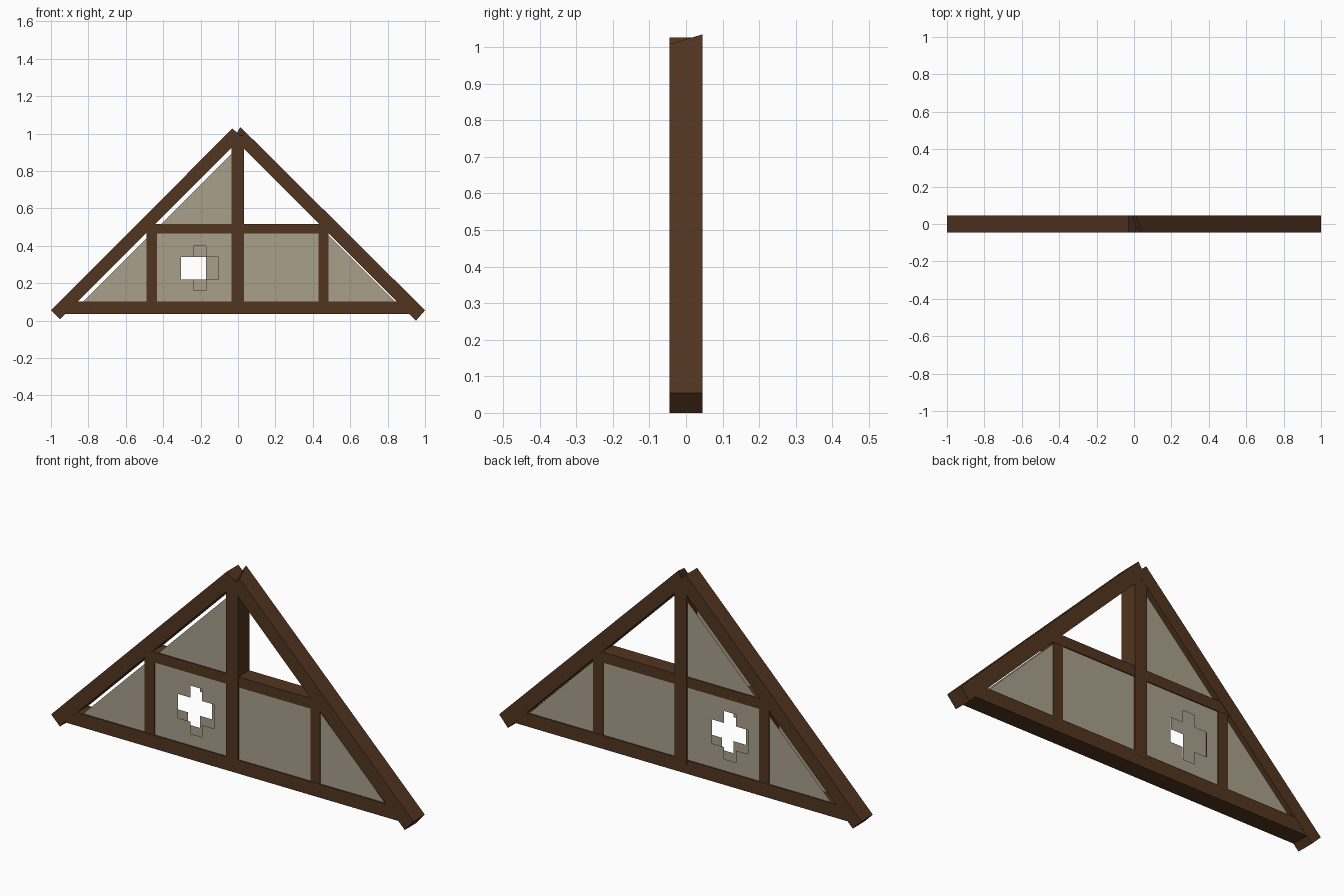
import bpy, bmesh

if "Cube" in bpy.data.objects:
    bpy.data.objects.remove(bpy.data.objects["Cube"])

def material(name, rgb):
    m = bpy.data.materials.new(name)
    m.diffuse_color = (*rgb, 1)
    m.use_nodes = True
    m.node_tree.nodes["Principled BSDF"].inputs["Base Color"].default_value = m.diffuse_color
    return m

WOOD = material("dark_wood", (0.085, 0.035, 0.014))
PLASTER = material("plaster", (0.40, 0.35, 0.26))

def finish(name, bm, mat):
    me = bpy.data.meshes.new(name)
    bm.to_mesh(me)
    bm.free()
    me.materials.append(mat)
    ob = bpy.data.objects.new(name, me)
    bpy.context.collection.objects.link(ob)
    return ob

def beam(name, front, depth, back=None):
    """Solid between a front x-z outline and a back one (same outline by default)."""
    bm = bmesh.new()
    f = [bm.verts.new((x, -depth, z)) for x, z in front]
    b = [bm.verts.new((x, depth, z)) for x, z in (back or front)]
    bm.faces.new(f)
    bm.faces.new(b[::-1])
    for i in range(len(f)):
        j = (i + 1) % len(f)
        bm.faces.new((f[i], b[i], b[j], f[j]))
    bmesh.ops.recalc_face_normals(bm, faces=bm.faces)
    return finish(name, bm, WOOD)

def box(x0, x1, z0, z1):
    return [(x0, z0), (x1, z0), (x1, z1), (x0, z1)]

def panel(name, polys, y):
    """Thin infill made of flat polygons facing away from the frame's middle."""
    bm = bmesh.new()
    for p in polys:
        vs = [bm.verts.new((x, y, z)) for x, z in p]
        bm.faces.new(vs if y < 0 else vs[::-1])
    bmesh.ops.remove_doubles(bm, verts=bm.verts, dist=1e-4)
    return finish(name, bm, PLASTER)

def cross_cells(x0, x1, z0, z1, cx, cz):
    """Grid of rectangles with a cross-shaped opening."""
    xs = [x0, cx - 0.1, cx - 0.033, cx + 0.033, cx + 0.1, x1]
    zs = [z0, cz - 0.12, cz - 0.06, cz + 0.06, cz + 0.12, z1]
    hole = {(2, 1), (1, 2), (2, 2), (3, 2), (2, 3)}
    return [box(xs[i], xs[i + 1], zs[j], zs[j + 1])
            for i in range(5) for j in range(5) if (i, j) not in hole]

# Rafters, the right one with a skewed top end
beam("left_rafter", [(-1, 0.055), (-0.952, 0.007), (0.02, 0.98), (-0.03, 1.027)], 0.045)
beam("right_rafter",
     [(1, 0.055), (0.04, 1.008), (-0.005, 0.955), (0.952, 0.0)], 0.045,
     [(1, 0.055), (0.013, 1.035), (-0.025, 0.975), (0.952, 0.0)])

# Horizontal beams
beam("tie_beam", [(-0.925, 0.035), (0.925, 0.035), (0.87, 0.102), (-0.87, 0.102)], 0.044)
beam("collar_beam", [(-0.49, 0.465), (0.49, 0.465), (0.45, 0.517), (-0.45, 0.517)], 0.043)

# Posts
beam("king_post", box(-0.035, 0.032, 0.08, 0.99), 0.0445)
beam("left_post", box(-0.488, -0.432, 0.09, 0.48), 0.042)
beam("right_post", box(0.43, 0.483, 0.09, 0.48), 0.042)

# Plaster infill on both faces; the upper right field stays open
for side, y, cx in (("front", -0.038, -0.204), ("back", 0.038, -0.27)):
    panel(side + "_lower_left_panel", [[(-0.83, 0.1), (-0.48, 0.1), (-0.48, 0.45)]], y)
    panel(side + "_lower_right_panel", [[(0.475, 0.1), (0.84, 0.1), (0.475, 0.465)]], y)
    panel(side + "_upper_left_panel", [[(-0.413, 0.515), (-0.03, 0.515), (-0.03, 0.898)]], y)
    panel(side + "_centre_right_panel", [box(0.03, 0.435, 0.1, 0.47)], y)
    panel(side + "_cross_panel", cross_cells(-0.435, -0.033, 0.1, 0.47, cx, 0.28), y)
